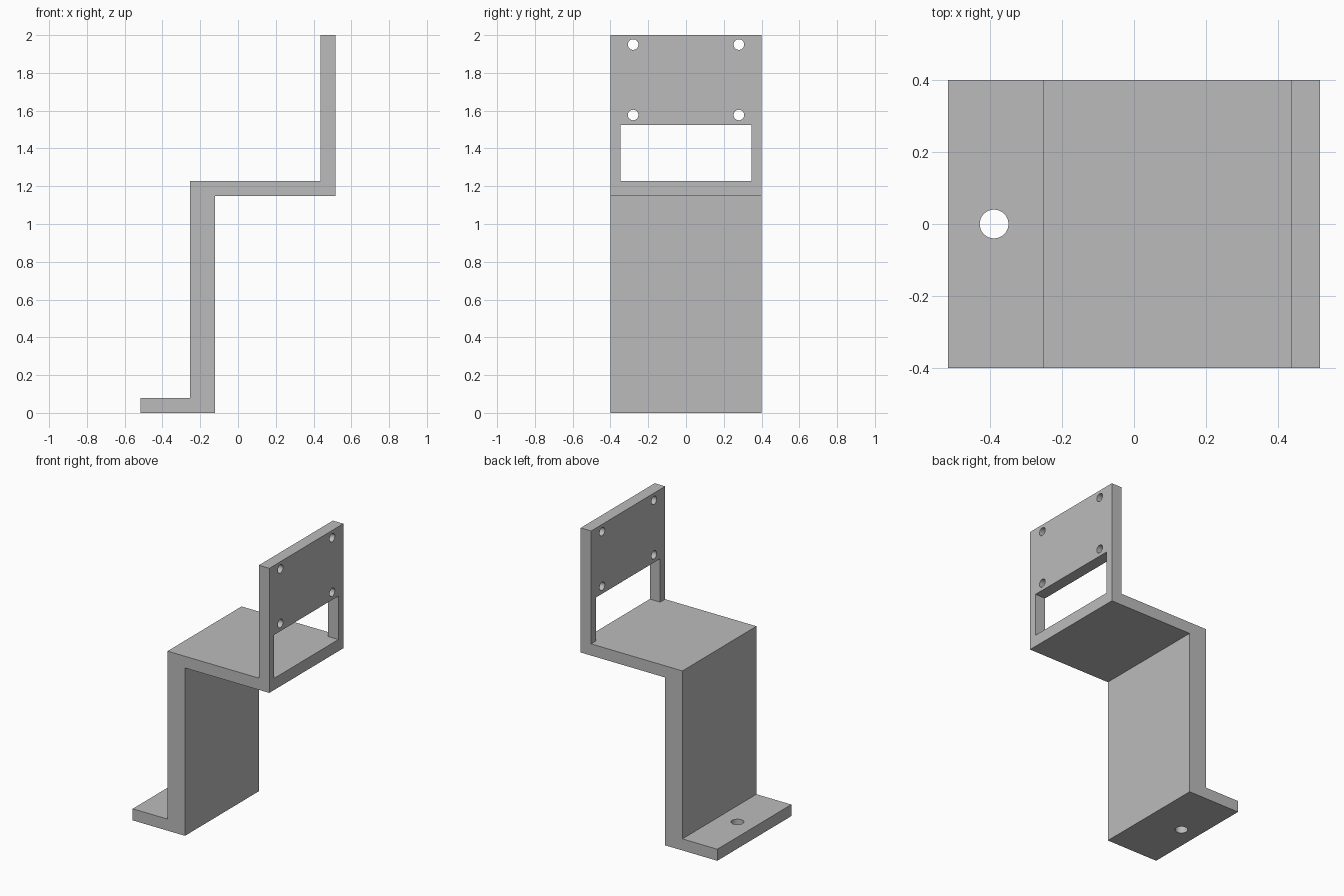
import bpy
import bmesh
from math import pi

cube = bpy.data.objects.get("Cube")
if cube:
    bpy.data.objects.remove(cube, do_unlink=True)

# Main dimensions
HALF_DEPTH = 0.4
X_MIN, X_MAX = -0.517, 0.517
LEG_LEFT, LEG_RIGHT = -0.253, -0.121
FOOT_TOP = 0.079
SHELF_BOTTOM, SHELF_TOP = 1.148, 1.228
PLATE_LEFT = 0.438
PLATE_MID = (PLATE_LEFT + X_MAX) / 2

grey = bpy.data.materials.new("plain_grey")
grey.use_nodes = True
colour = (0.5, 0.5, 0.5, 1)
grey.diffuse_color = colour
grey.node_tree.nodes["Principled BSDF"].inputs["Base Color"].default_value = colour

# Stepped bracket body: side profile extruded along y
profile = [
    (X_MIN, 0), (LEG_RIGHT, 0), (LEG_RIGHT, SHELF_BOTTOM), (X_MAX, SHELF_BOTTOM),
    (X_MAX, 2), (PLATE_LEFT, 2), (PLATE_LEFT, SHELF_TOP), (LEG_LEFT, SHELF_TOP),
    (LEG_LEFT, FOOT_TOP), (X_MIN, FOOT_TOP),
]
bm = bmesh.new()
side = bm.faces.new([bm.verts.new((x, -HALF_DEPTH, z)) for x, z in profile])
extruded = bmesh.ops.extrude_face_region(bm, geom=[side])["geom"]
moved = [v for v in extruded if isinstance(v, bmesh.types.BMVert)]
bmesh.ops.translate(bm, verts=moved, vec=(0, 2 * HALF_DEPTH, 0))
bmesh.ops.recalc_face_normals(bm, faces=bm.faces)
mesh = bpy.data.meshes.new("stepped_bracket")
bm.to_mesh(mesh)
bm.free()
mesh.materials.append(grey)
bracket = bpy.data.objects.new("stepped_bracket", mesh)
bpy.context.collection.objects.link(bracket)


def cut(cutter, name):
    """Subtract the cutter from the bracket, then discard it."""
    cutter.name = name
    cutter.hide_render = True
    cutter.data.materials.append(grey)
    mod = bracket.modifiers.new(name, "BOOLEAN")
    mod.operation = "DIFFERENCE"
    mod.solver = "EXACT"
    mod.object = cutter
    bpy.context.view_layer.objects.active = bracket
    bpy.ops.object.modifier_apply(modifier=name)
    bpy.data.objects.remove(cutter, do_unlink=True)


def drill(name, radius, location, rotation):
    bpy.ops.mesh.primitive_cylinder_add(
        vertices=32, radius=radius, depth=0.2, location=location, rotation=rotation)
    cut(bpy.context.object, name)


# Window in the upright plate, flush with the shelf top
window_top = 1.525
bpy.ops.mesh.primitive_cube_add(
    size=1, location=(PLATE_MID, 0, (SHELF_TOP + window_top) / 2))
window = bpy.context.object
window.scale = (0.2, 0.694, window_top - SHELF_TOP)
cut(window, "window_cutter")

# Four screw holes in the plate
for y in (-0.28, 0.28):
    for z in (1.577, 1.95):
        drill("screw_hole_cutter", 0.028, (PLATE_MID, y, z), (0, pi / 2, 0))

# Mounting hole in the foot
drill("foot_hole_cutter", 0.04, (-0.389, 0, FOOT_TOP / 2), (0, 0, 0))

# Smooth hole walls with sharp edges elsewhere
bpy.ops.object.select_all(action="DESELECT")
bracket.select_set(True)
bpy.context.view_layer.objects.active = bracket
bpy.ops.object.shade_smooth_by_angle(angle=pi / 6)
